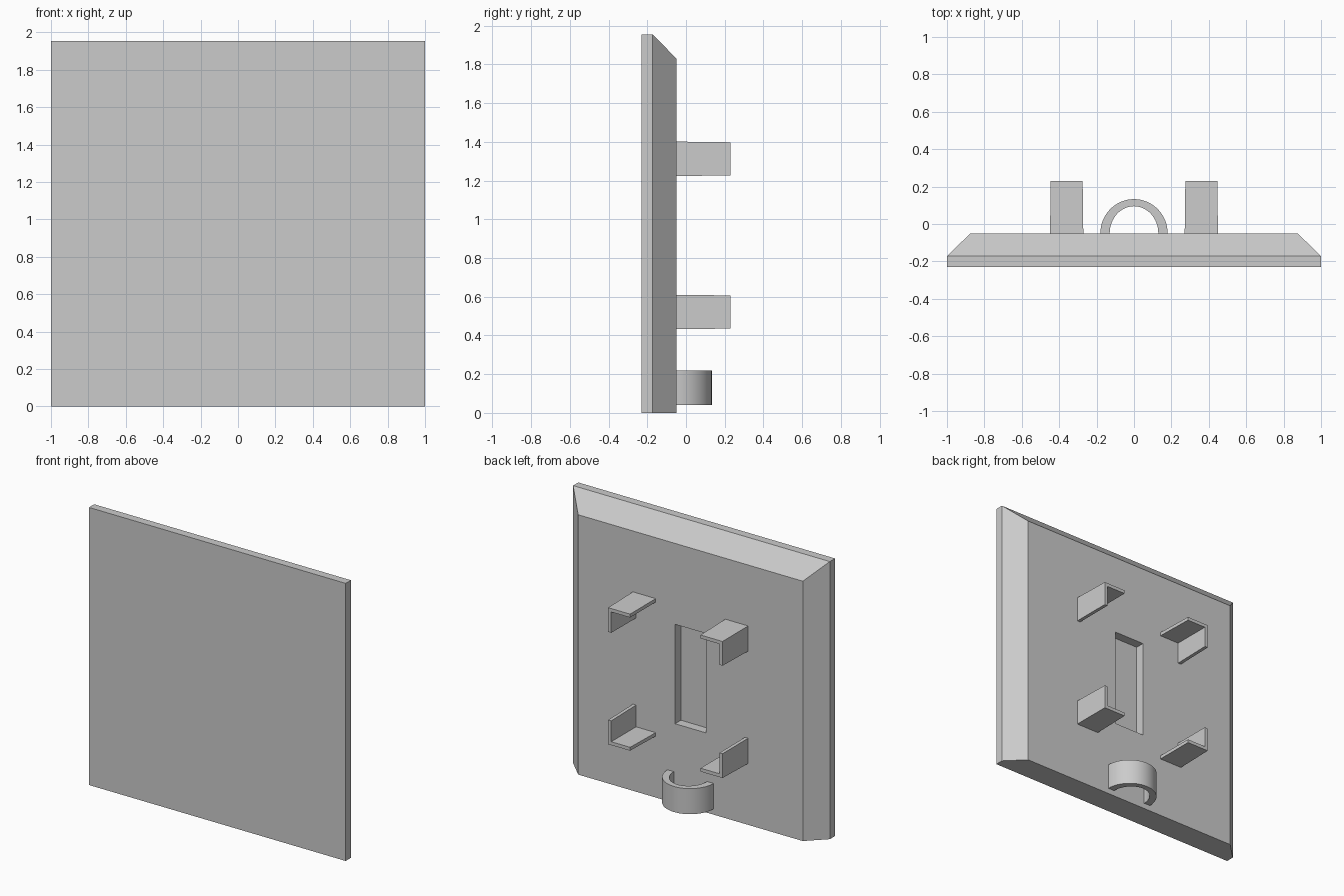
import bpy, bmesh, math

cube = bpy.data.objects.get("Cube")
if cube:
    bpy.data.objects.remove(cube, do_unlink=True)

grey = bpy.data.materials.new("light grey")
grey.use_nodes = True
colour = (0.6, 0.6, 0.6, 1)
grey.diffuse_color = colour
grey.node_tree.nodes["Principled BSDF"].inputs["Base Color"].default_value = colour

BACK = -0.05    # y of the plate's rear surface


def loft(name, rings, smooth=False):
    """Skin equal-length closed rings in order and cap both ends."""
    bm = bmesh.new()
    loops = [[bm.verts.new(p) for p in ring] for ring in rings]
    n = len(loops[0])
    for a, b in zip(loops, loops[1:]):
        for i in range(n):
            j = (i + 1) % n
            bm.faces.new((a[i], a[j], b[j], b[i]))
    bm.faces.new(loops[0][::-1])
    bm.faces.new(loops[-1])
    bmesh.ops.recalc_face_normals(bm, faces=bm.faces)
    mesh = bpy.data.meshes.new(name)
    bm.to_mesh(mesh)
    bm.free()
    mesh.materials.append(grey)
    obj = bpy.data.objects.new(name, mesh)
    bpy.context.collection.objects.link(obj)
    if smooth:
        bpy.ops.object.select_all(action="DESELECT")
        obj.select_set(True)
        bpy.context.view_layer.objects.active = obj
        bpy.ops.object.shade_smooth_by_angle(angle=math.radians(30))
    return obj


def rectangle(half_width, y, bottom, top):
    return [(-half_width, y, bottom), (half_width, y, bottom),
            (half_width, y, top), (-half_width, y, top)]


# Square plate, bevelled behind on three sides, with a shallow slot
loft("plate", [
    rectangle(1, -0.23, 0, 1.955),
    rectangle(1, -0.172, 0, 1.955),
    rectangle(0.875, BACK, 0, 1.83),
    rectangle(0.12, BACK, 0.56, 1.26),
    rectangle(0.12, BACK - 0.065, 0.56, 1.26),
])

# Four corner brackets, slightly tapered towards the tip
HALF, WALL = 0.089, 0.025
inner = HALF - WALL
profile = [(HALF, HALF), (-HALF, HALF), (-HALF, inner),
           (inner, inner), (inner, -HALF), (HALF, -HALF)]
for side, sx in (("left", 1), ("right", -1)):
    for level, sz, height in (("upper", 1, 1.312), ("lower", -1, 0.521)):
        loft(f"{level}_{side}_bracket", [
            [(sx * (0.36 + u * s), y, height + sz * v * s) for u, v in profile]
            for y, s in ((BACK, 1), (0.23, 0.96))])

# Half-ring cord loop near the bottom edge
STEPS = 32
angles = [math.pi * i / STEPS for i in range(STEPS + 1)]
arch = [(0.18 * math.cos(a), BACK + 0.183 * math.sin(a)) for a in angles]
arch += [(0.13 * math.cos(a), BACK + 0.145 * math.sin(a)) for a in reversed(angles)]
loft("cord_loop", [[(x, y, z) for x, y in arch] for z in (0.04, 0.22)], smooth=True)
